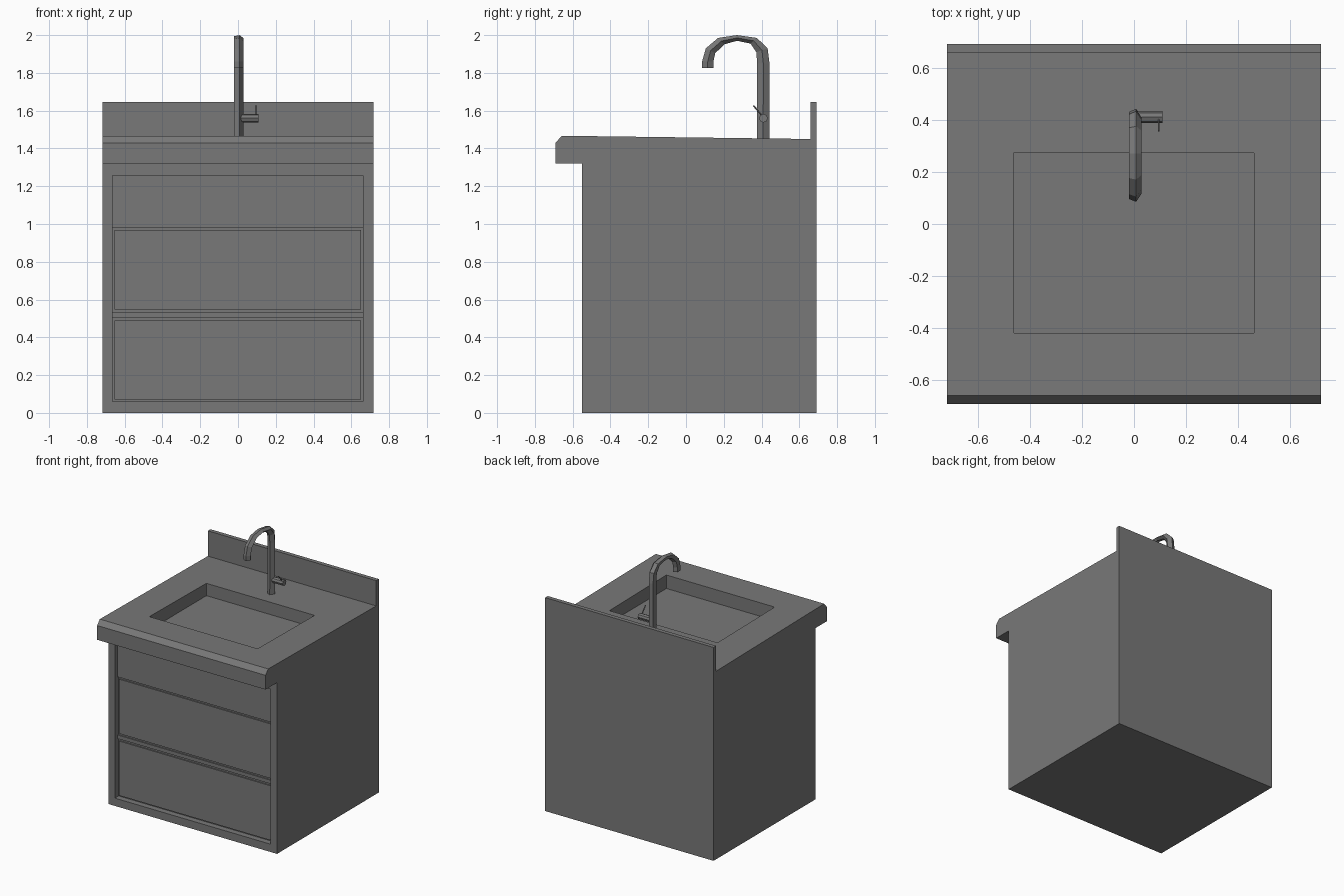
import bpy, bmesh
from mathutils import Vector

if "Cube" in bpy.data.objects:
    bpy.data.objects.remove(bpy.data.objects["Cube"])

W = 0.718  # half width of the vanity


def make_object(name, bm):
    bmesh.ops.recalc_face_normals(bm, faces=bm.faces[:])
    me = bpy.data.meshes.new(name)
    bm.to_mesh(me)
    bm.free()
    ob = bpy.data.objects.new(name, me)
    bpy.context.collection.objects.link(ob)
    me.materials.append(dark_grey)
    return ob


def loft(name, rings):
    """Skin a list of point rings and cap both ends."""
    bm = bmesh.new()
    loops = [[bm.verts.new(p) for p in ring] for ring in rings]
    for a, b in zip(loops, loops[1:]):
        n = len(a)
        for i in range(n):
            bm.faces.new((a[i], a[(i + 1) % n], b[(i + 1) % n], b[i]))
    bm.faces.new(loops[0])
    bm.faces.new(loops[-1])
    return make_object(name, bm)


def box(name, x0, x1, y0, y1, z0, z1, corner=0):
    bm = bmesh.new()
    bmesh.ops.create_cube(bm, size=1)
    for v in bm.verts:
        v.co = ((x0, x1)[v.co.x > 0], (y0, y1)[v.co.y > 0], (z0, z1)[v.co.z > 0])
    if corner:  # round the upright edges
        edges = [e for e in bm.edges if abs(e.verts[0].co.z - e.verts[1].co.z) > 1e-4]
        bmesh.ops.bevel(bm, geom=edges, offset=corner, segments=2, affect='EDGES', profile=0.5)
    return make_object(name, bm)


def rod(name, start, end, radius, sides):
    a, b = Vector(start), Vector(end)
    d = b - a
    bm = bmesh.new()
    bmesh.ops.create_cone(bm, cap_ends=True, segments=sides, radius1=radius,
                          radius2=radius, depth=d.length)
    ob = make_object(name, bm)
    ob.location = (a + b) / 2
    ob.rotation_mode = 'QUATERNION'
    ob.rotation_quaternion = d.to_track_quat('Z', 'Y')
    return ob


def cut(target, cutter):
    mod = target.modifiers.new(cutter.name, 'BOOLEAN')
    mod.operation = 'DIFFERENCE'
    mod.solver = 'EXACT'
    mod.object = cutter
    cutter.hide_render = True
    cutter.hide_set(True)
    cutter.display_type = 'WIRE'


dark_grey = bpy.data.materials.new("dark_grey")
dark_grey.diffuse_color = (0.19, 0.19, 0.19, 1)
dark_grey.use_nodes = True
dark_grey.node_tree.nodes["Principled BSDF"].inputs["Base Color"].default_value = dark_grey.diffuse_color

# Cabinet, counter and backsplash share one side profile (y, z)
profile = [(-0.55, 0), (0.69, 0), (0.69, 1.645), (0.658, 1.645), (0.658, 1.45),
           (-0.658, 1.467), (-0.69, 1.43), (-0.69, 1.32), (-0.55, 1.32)]
cabinet = loft("cabinet_and_counter", [[(x, y, z) for y, z in profile] for x in (-W, W)])

# Sink basin and the recessed front opening
cut(cabinet, box("basin_cutter", -0.462, 0.461, -0.42, 0.275, 1.36, 1.6, corner=0.006))
cut(cabinet, box("front_cutter", -0.665, 0.662, -0.62, -0.505, 0.06, 1.256))

# Front panel, rail and the two drawer fronts
box("top_panel", -0.665, 0.662, -0.515, -0.49, 0.981, 1.256)
box("middle_rail", -0.665, 0.662, -0.515, -0.49, 0.505, 0.533)
for name, z in (("lower_drawer", 0.07), ("upper_drawer", 0.547)):
    box(name, -0.655, 0.65, -0.515, -0.49, z, z + 0.42)

# Tap: five-sided pipe following a hooked path of (outer, inner) points in y, z
path = [((0.442, 1.44), (0.375, 1.44)), ((0.442, 1.85), (0.377, 1.85)),
        ((0.432, 1.93), (0.372, 1.91)), ((0.375, 1.985), (0.342, 1.955)),
        ((0.27, 2.0), (0.27, 1.97)), ((0.17, 1.985), (0.205, 1.952)),
        ((0.105, 1.93), (0.155, 1.905)), ((0.085, 1.86), (0.145, 1.86)),
        ((0.085, 1.825), (0.145, 1.825))]
section = [(0.028, 0), (0.008, 1), (-0.02, 0.62), (-0.02, -0.62), (0.008, -1)]
rings = []
for outer, inner in path:
    o, i = Vector(outer), Vector(inner)
    mid, half = (o + i) / 2, (o - i) / 2
    rings.append([(x, *(mid + half * t)) for x, t in section])
loft("tap_spout", rings)

# Tap handle
rod("tap_handle", (0.0, 0.41, 1.56), (0.109, 0.41, 1.56), 0.023, 8)
rod("tap_lever", (0.095, 0.405, 1.57), (0.095, 0.357, 1.627), 0.004, 6)
